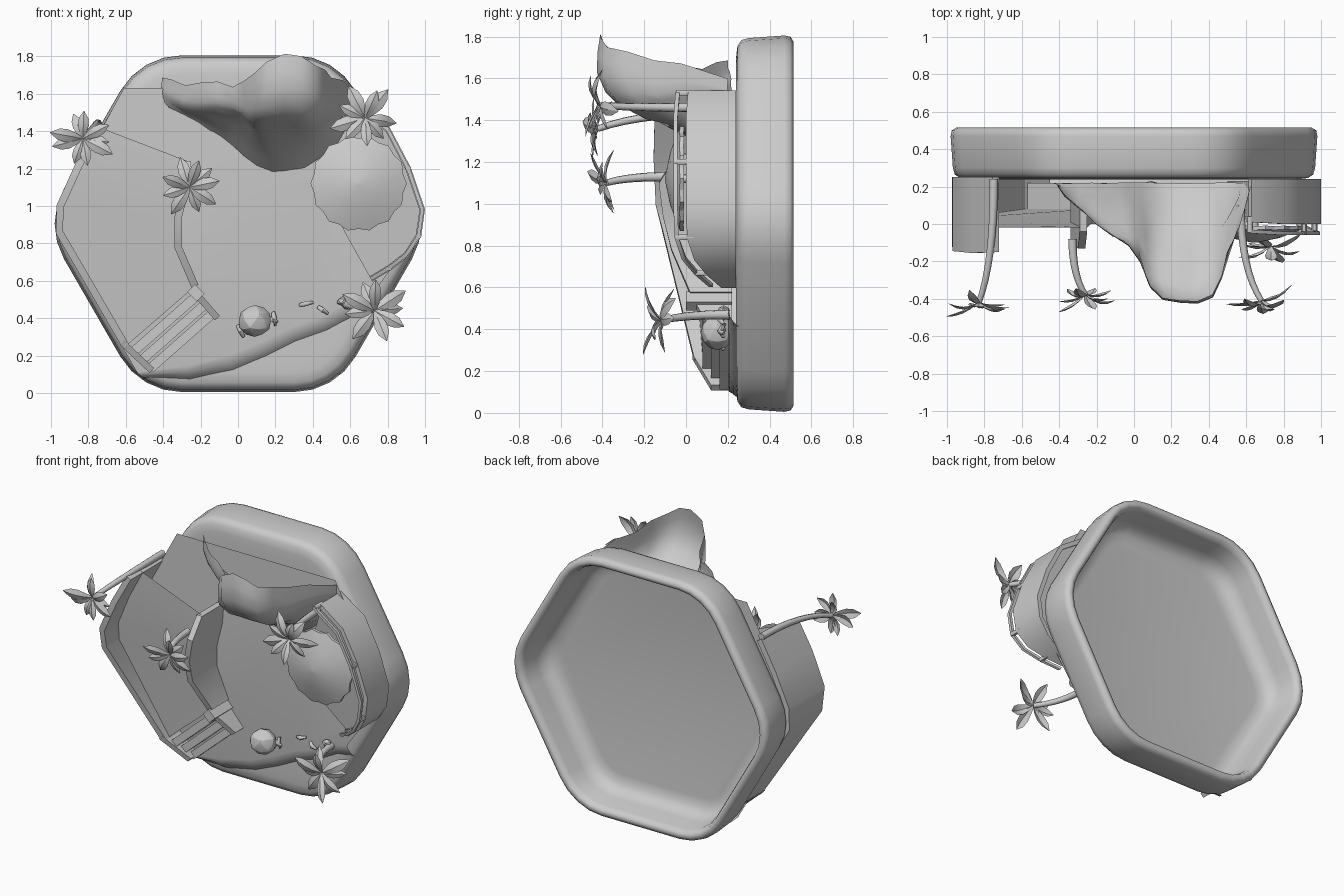
import bpy, bmesh, math, random
from mathutils import Vector, noise

random.seed(4)
cube = bpy.data.objects.get("Cube")
if cube:
    bpy.data.objects.remove(cube, do_unlink=True)


def finish(name, bm, angle=35, closed=True):
    if closed:
        bmesh.ops.recalc_face_normals(bm, faces=bm.faces)
    mesh = bpy.data.meshes.new(name)
    bm.to_mesh(mesh)
    bm.free()
    ob = bpy.data.objects.new(name, mesh)
    bpy.context.collection.objects.link(ob)
    bpy.ops.object.select_all(action='DESELECT')
    ob.select_set(True)
    bpy.context.view_layer.objects.active = ob
    bpy.ops.object.shade_smooth_by_angle(angle=math.radians(angle))


def loft(name, rings, angle=35):
    """Closed skin through equal-length rings, capped at both ends."""
    bm = bmesh.new()
    rows = [[bm.verts.new(p) for p in ring] for ring in rings]
    n = len(rows[0])
    for a, b in zip(rows, rows[1:]):
        for i in range(n):
            j = (i + 1) % n
            bm.faces.new((a[i], a[j], b[j], b[i]))
    bm.faces.new(rows[0])
    bm.faces.new(rows[-1])
    finish(name, bm, angle)


def add_sheet(bm, rows):
    """Open grid of faces through equal-length rows of points."""
    rows = [[bm.verts.new(p) for p in row] for row in rows]
    for a, b in zip(rows, rows[1:]):
        for i in range(len(a) - 1):
            bm.faces.new((a[i], a[i + 1], b[i + 1], b[i]))


def wall(name, path, thick, base):
    """Upright strip following path; each point is x, top y, z."""
    pts = [Vector(p) for p in path]
    rings = []
    for i, p in enumerate(pts):
        d = pts[min(i + 1, len(pts) - 1)] - pts[max(i - 1, 0)]
        side = Vector((-d.z, 0, d.x)).normalized() * thick / 2
        low = base if base is not None else p.y + thick
        foot = Vector((p.x, low, p.z))
        rings.append([p + side, p - side, foot - side, foot + side])
    loft(name, rings)


def tube(name, pts, radii, sides=7):
    pts = [Vector(p) for p in pts]
    rings = []
    for i, p in enumerate(pts):
        d = pts[min(i + 1, len(pts) - 1)] - pts[max(i - 1, 0)]
        q = d.to_track_quat('Z', 'Y')
        ring = []
        for k in range(sides):
            a = math.tau * k / sides
            ring.append(p + q @ Vector((math.cos(a), math.sin(a), 0)) * radii[i])
        rings.append(ring)
    loft(name, rings, 60)


# Hollow hexagonal base with rounded corners and a soft rim
def hex_ring(y, inset):
    apothem, r = 0.9 - inset, 0.38 - inset
    reach = (apothem - r) / math.cos(math.pi / 6)
    ring = []
    for k in range(6):
        mid = math.radians(60 * k)
        for s in range(5):
            a = mid + math.radians(-30 + 15 * s)
            ring.append((reach * math.cos(mid) + r * math.cos(a), y,
                         0.905 + reach * math.sin(mid) + r * math.sin(a)))
    return ring


profile = [(.238, .16), (.24, .1), (.246, .05), (.265, .022), (.3, .012), (.47, 0),
           (.5, .006), (.515, .03), (.508, .055), (.47, .07), (.36, .08), (.3, .1),
           (.27, .14), (.26, .2)]
loft("base_tray", [hex_ring(y, i) for y, i in profile], 65)

# Beach sheet whose shoreline slopes down into the water
shore = [(.7, .5), (.58, .48), (.45, .41), (.28, .35), (.12, .27), (-.05, .2), (-.28, .14),
         (-.54, .11)]
land = [(-.97, .85), (-.97, .97), (-.61, 1.63), (.61, 1.63), (.95, 1.0), (.95, .85)]
slope = [[(x + drop * .3, y, z - drop * min(1, .3 + 2 * (x + .54))) for x, z in shore]
         for y, drop in ((.2, 0), (.208, .035), (.228, .065), (.25, .085))]
bm = bmesh.new()
add_sheet(bm, slope)
bm.faces.new([bm.verts.new(p) for p in slope[0] + [(x, .2, z) for x, z in land]])
bmesh.ops.remove_doubles(bm, verts=bm.verts, dist=.0005)
finish("beach", bm, 40)

# Ramp sheet, hollow beneath, with walls along both edges
outer = [(-.74, 1.42), (-.85, 1.22), (-.95, 1.0), (-.955, .86), (-.6, .25)]
inner = [(-.27, 1.24), (-.28, 1.1), (-.32, .94), (-.32, .78), (-.23, .57)]
floor = [-.02, -.01, .01, .03, .08]
bm = bmesh.new()
add_sheet(bm, [[(a[0], y, a[1]), (b[0], y, b[1])] for a, b, y in zip(outer, inner, floor)])
finish("ramp", bm, 40)
wall("ramp_outer_wall", [(x, y, z) for (x, z), y in
                         zip(outer, (-.15, -.155, -.145, -.11, .04))], .04, .25)
wall("ramp_inner_wall", [(x, y, z) for (x, z), y in
                         zip(inner, (-.04, -.13, -.11, -.07, .02))], .04, .22)

# Stairs from the ramp to the beach, between two stringers
for i in range(3):
    x, z = .045 * i, -.045 * i
    wall("stair_step", [(-.56 + x, .08 + .04 * i, .22 + z),
                        (-.22 + x, .08 + .04 * i, .52 + z)], .05, .22)
wall("stair_side_right", [(-.62, .03, .27), (-.46, .12, .12)], .035, .24)
wall("stair_side_left", [(-.25, .02, .56), (-.11, .11, .4)], .035, .22)
wall("stair_post", [(-.25, 0, .56), (-.2, 0, .51)], .06, .22)

# Terrace with its wall and railing
edge = [(.62, 1.53), (.8, 1.41), (.91, 1.2), (.985, .98), (.965, .84), (.9, .74),
        (.81, .67), (.71, .61)]
tops = (.01, 0, 0, 0, .005, .04, .1, .17)
plan = [(x, max(.04, y + .02), z) for (x, z), y in zip(edge, tops)]
plan += [(.57, .07, .86), (.5, .04, 1.02), (.54, .04, 1.25), (.6, .04, 1.45)]
loft("terrace", [plan, [(x, .23, z) for x, y, z in plan]], 30)
wall("terrace_wall", [(x, y, z) for (x, z), y in zip(edge, tops)], .03, .24)
wall("terrace_rail", [(x, y - .06, z) for (x, z), y in zip(edge, tops)], .02, None)
for (x, z), y in zip(edge[::2], tops[::2]):
    tube("rail_post", [(x, y + .03, z), (x, y - .055, z)], (.016, .016), 6)


# Ribbed sunshade on a short pole
def shade_ring(r, y, wave):
    ring = []
    for k in range(28):
        a = math.tau * k / 28
        s = r * (1 + wave * (-1) ** k)
        ring.append((.645 + s * math.cos(a), y + .2 * wave * r * (-1) ** k,
                     1.12 + s * math.sin(a)))
    return ring


loft("sunshade", [shade_ring(.01, -.1, 0), shade_ring(.13, -.075, .02),
                  shade_ring(.25, -.03, .03), shade_ring(.25, -.01, .03),
                  shade_ring(.02, -.07, 0)], 12)
tube("sunshade_pole", [(.645, .06, 1.12), (.645, -.08, 1.12)], (.02, .02))

# Rock outcrop: an overhanging shell, open at the rear, from its crest to its foot
crest = [(-.41, .2, 1.69), (-.36, .15, 1.68), (-.28, .08, 1.64), (-.2, 0, 1.66),
         (-.11, -.06, 1.66), (-.03, -.11, 1.64), (.03, -.19, 1.67), (.09, -.33, 1.71),
         (.15, -.39, 1.77), (.25, -.41, 1.81), (.34, -.41, 1.8), (.42, -.38, 1.75),
         (.47, -.28, 1.73), (.5, -.15, 1.69), (.56, -.02, 1.67), (.62, .2, 1.6)]
foot = [(-.41, 1.55), (-.36, 1.51), (-.29, 1.47), (-.22, 1.43), (-.16, 1.39), (-.1, 1.36),
        (-.03, 1.31), (.03, 1.25), (.1, 1.2), (.18, 1.17), (.27, 1.18), (.36, 1.19),
        (.44, 1.24), (.52, 1.3), (.57, 1.38), (.62, 1.45)]
drops = [(0, 0), (.12, -.02), (.28, -.02), (.42, .03), (.52, .14), (.58, .3), (.66, .48),
         (.78, .68), (.9, .86), (1, 1)]
rows = []
for down, back in drops:
    row = []
    for (x0, y0, z0), (x1, z1) in zip(crest, foot):
        p = Vector((x0 + (x1 - x0) * back, y0 + (.22 - y0) * back, z0 + (z1 - z0) * down))
        row.append(p + noise.noise_vector(p * 8) * (.03 if .4 < down < 1 else .008))
    rows.append(row)
bm = bmesh.new()
add_sheet(bm, rows)
finish("rock_outcrop", bm, 45)


# Palm trees: curved trunk and a crown of folded, drooping leaves
def palm(base, crown, size):
    b, c = Vector(base), Vector(crown)
    bend = Vector((b.x, (b.y + c.y * 2) / 3, b.z))
    steps = [i / 8 for i in range(9)]
    pts = [b * (1 - t) ** 2 + bend * 2 * t * (1 - t) + c * t * t for t in steps]
    tube("palm_trunk", pts, [.024 - .008 * t for t in steps])
    bm = bmesh.new()
    for k in range(9):
        a = math.tau * k / 9 + random.uniform(-.25, .25)
        length = size * random.uniform(.8, 1.1)
        lift = random.uniform(.2, 1.1)
        droop = random.uniform(.4, .9)
        out = Vector((math.cos(a), 0, math.sin(a)))
        side = Vector((-out.z, 0, out.x))
        leaf = []
        for t, w in ((0, .04), (.25, .14), (.5, .2), (.75, .17), (1, .01)):
            p = c + out * length * t
            p.y -= length * (lift * t - droop * t * t)
            fold = Vector((0, w * length * .4, 0))
            leaf.append([p - side * w * length + fold, p, p + side * w * length + fold])
        add_sheet(bm, leaf)
    finish("palm_crown", bm, 30, closed=False)


palm((-.75, .24, 1.44), (-.83, -.42, 1.36), .17)
palm((-.33, -.08, 1.13), (-.26, -.38, 1.1), .17)
palm((.57, .1, 1.46), (.68, -.41, 1.47), .18)
palm((.58, .21, .47), (.73, -.12, .44), .18)


# Boulder, pebble and driftwood on the beach
def stone(name, loc, scale, level):
    bm = bmesh.new()
    bmesh.ops.create_icosphere(bm, subdivisions=level, radius=1)
    for v in bm.verts:
        v.co = Vector(loc) + Vector([a * s for a, s in zip(v.co, scale)])
    finish(name, bm, 20)


stone("boulder", (.09, .15, .385), (.09, .08, .085), 2)
stone("pebble", (.56, .18, .49), (.035, .03, .025), 1)
for x, z, dx, dz in ((.0, .36, .03, -.06), (.17, .4, .04, -.02), (.19, .43, .01, -.07),
                     (.33, .47, .07, .015), (.43, .46, .05, -.035)):
    tube("driftwood", [(x, .185, z), (x + dx / 2, .165, z + dz / 2), (x + dx, .18, z + dz)],
         (.01, .015, .008), 6)
